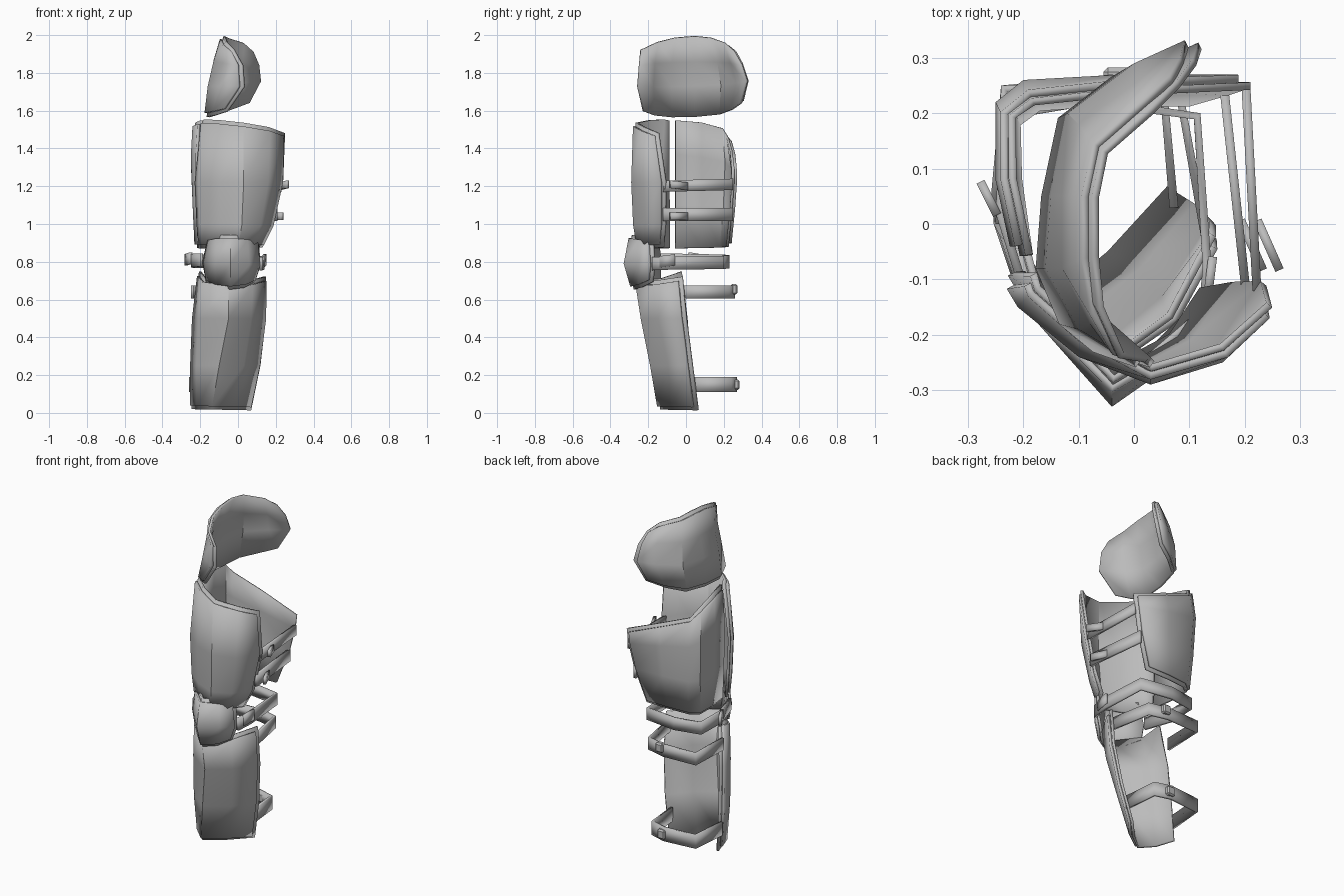
import bpy
import bmesh
from math import radians
from mathutils import Vector

cube = bpy.data.objects.get("Cube")
if cube:
    bpy.data.objects.remove(cube, do_unlink=True)

grey = bpy.data.materials.new("armour grey")
grey.use_nodes = True
grey.diffuse_color = (0.5, 0.5, 0.5, 1)
grey.node_tree.nodes["Principled BSDF"].inputs["Base Color"].default_value = (0.5, 0.5, 0.5, 1)


def section(start_z, end_z, bulge, points):
    """Row of points in hundredths, counterclockwise from above, with an arched height."""
    row = []
    last = len(points) - 1
    for i, (x, y) in enumerate(points):
        t = i / last
        z = start_z + (end_z - start_z) * t + bulge * 4 * t * (1 - t)
        row.append(Vector((x, y, z)) / 100)
    return row


def pull(point, towards, margin):
    gap = towards - point
    return point + gap * min(0.4, margin / max(gap.length, 0.001))


def shrink(rows, margin):
    """Draw the border of a grid of points inwards."""
    rows = [[pull(r[0], r[1], margin)] + r[1:-1] + [pull(r[-1], r[-2], margin)] for r in rows]
    low = [pull(a, b, margin) for a, b in zip(rows[0], rows[1])]
    high = [pull(a, b, margin) for a, b in zip(rows[-1], rows[-2])]
    return [low] + rows[1:-1] + [high]


def shell(name, rows, thickness, sink=0.0):
    """Thick sheet through a grid of points, optionally sunk below them."""
    bm = bmesh.new()
    grid = [[bm.verts.new(p) for p in row] for row in rows]
    for low, high in zip(grid, grid[1:]):
        for i in range(len(low) - 1):
            bm.faces.new((low[i], low[i + 1], high[i + 1], high[i]))
    bm.normal_update()
    for v in bm.verts:
        v.co -= v.normal * sink
    mesh = bpy.data.meshes.new(name)
    bm.to_mesh(mesh)
    bm.free()
    mesh.materials.append(grey)
    obj = bpy.data.objects.new(name, mesh)
    bpy.context.collection.objects.link(obj)
    solid = obj.modifiers.new("Thickness", "SOLIDIFY")
    solid.thickness = thickness
    solid.offset = -1
    bpy.ops.object.select_all(action="DESELECT")
    obj.select_set(True)
    bpy.context.view_layer.objects.active = obj
    bpy.ops.object.shade_smooth_by_angle(angle=radians(40))
    return obj


def plate(name, sections):
    """Outer plate over a slightly larger lining."""
    rows = [section(*s) for s in sections]
    shell(name + "_outer", shrink(rows, 0.02), 0.016)
    shell(name + "_lining", rows, 0.014, sink=0.014)


def strap(name, start_z, end_z, height, points):
    low = section(start_z - height / 2, end_z - height / 2, 0, points)
    high = section(start_z + height / 2, end_z + height / 2, 0, points)
    shell(name, [low, high], 0.016)


def buckle(name, x, y, z):
    bm = bmesh.new()
    bmesh.ops.create_cube(bm, size=1)
    bmesh.ops.scale(bm, vec=(0.05, 0.035, 0.055), verts=bm.verts)
    bmesh.ops.bevel(bm, geom=bm.edges[:], offset=0.008, segments=1, affect="EDGES")
    mesh = bpy.data.meshes.new(name)
    bm.to_mesh(mesh)
    bm.free()
    mesh.materials.append(grey)
    obj = bpy.data.objects.new(name, mesh)
    obj.location = (x, y, z)
    bpy.context.collection.objects.link(obj)


# Hip plate, from its rear tip round the outer side to the front
plate("hip_plate", [
    (164, 160, -5, [(5, 31), (-5, 26), (-14, 19), (-17, 5), (-18, -8), (-14, -18), (-7, -24)]),
    (176, 173, -1, [(11, 34), (0, 29), (-12, 20), (-15, 5), (-16, -8), (-10, -19), (2, -27)]),
    (185, 184, 2, [(10, 31), (1, 26), (-10, 18), (-13, 5), (-13, -8), (-8, -18), (1, -26)]),
    (192, 192, 8, [(7, 27), (2, 22), (-7, 14), (-9, 5), (-9, -6), (-8, -16), (-4, -25)]),
])

# Front thigh plate
plate("front_thigh_plate", [
    (87, 87, 0, [(-22, -10), (-19, -14), (-10, -22), (0, -26), (8, -22), (14, -13)]),
    (100, 99, 0, [(-23, -10), (-20, -15), (-10, -23), (2, -28), (12, -23), (20, -12)]),
    (122, 122, 0, [(-24, -10), (-21, -15), (-10, -24), (3, -29), (16, -25), (25, -12)]),
    (155, 148, 3, [(-20, -10), (-19, -13), (-10, -21), (3, -28), (17, -24), (26, -16)]),
])

# Rear thigh plate, wrapping the back and the outer side
plate("rear_thigh_plate", [
    (88, 87, 0, [(10, 24), (-5, 24), (-18, 23), (-23, 19), (-23, 8), (-21, -6)]),
    (108, 110, 0, [(17, 26), (-3, 26), (-19, 25), (-24, 21), (-24, 8), (-22, -6)]),
    (122, 137, 2, [(20, 27), (-2, 27), (-20, 26), (-25, 22), (-25, 8), (-22, -6)]),
    (130, 155, 6, [(21, 27), (-1, 26), (-19, 24), (-24, 20), (-24, 8), (-21, -6)]),
])

# Knee guard with an upright ridge
plate("knee_guard", [
    (69, 69, -4, [(-18, -15), (-12, -21), (-4, -29), (4, -25), (10, -19)]),
    (80, 78, 0, [(-20, -15), (-12, -24), (-4, -33), (6, -26), (13, -18)]),
    (93, 92, 2, [(-17, -16), (-12, -22), (-4, -30), (5, -25), (12, -19)]),
])

# Shin guard
plate("shin_guard", [
    (2, 1, 0, [(-26, 4), (-22, -7), (-14, -15), (-3, -7), (8, 5)]),
    (25, 25, 0, [(-26, 2), (-22, -10), (-10, -19), (3, -10), (13, 2)]),
    (50, 50, 0, [(-25, 0), (-21, -12), (-5, -24), (7, -15), (16, -1)]),
    (75, 72, -4, [(-22, -3), (-19, -14), (-5, -27), (8, -18), (16, -3)]),
])

# Thigh straps with their loose ends
strap("upper_thigh_strap", 120, 121, 6, [(23, -12), (21, 25)])
strap("upper_thigh_strap_end", 121, 120, 4, [(27, -8), (23, 1)])
strap("lower_thigh_strap", 105, 105, 7, [(21, -12), (17, 25)])
strap("lower_thigh_strap_end", 104, 104, 4, [(24, -8), (20, 1)])

# Knee strap and its loose ends
strap("knee_strap", 79, 81, 7, [(13, -18), (14, -8), (12, 20), (-8, 23), (-24, 20), (-25, 2), (-20, -14)])
strap("left_knee_strap_end", 80, 81, 6, [(14, -14), (15, -6)])
strap("right_knee_strap_end", 82, 81, 6, [(-24, 2), (-27, 8)])

# Shin straps, closed at the back by buckles
strap("upper_shin_strap", 64, 64, 7, [(14, -4), (9, 23), (-3, 26), (-24, 25), (-25, 0)])
strap("lower_shin_strap", 15, 15, 8, [(8, 3), (6, 24), (-4, 27), (-24, 25), (-26, 3)])
buckle("upper_shin_buckle", -0.01, 0.255, 0.655)
buckle("lower_shin_buckle", -0.03, 0.265, 0.15)
